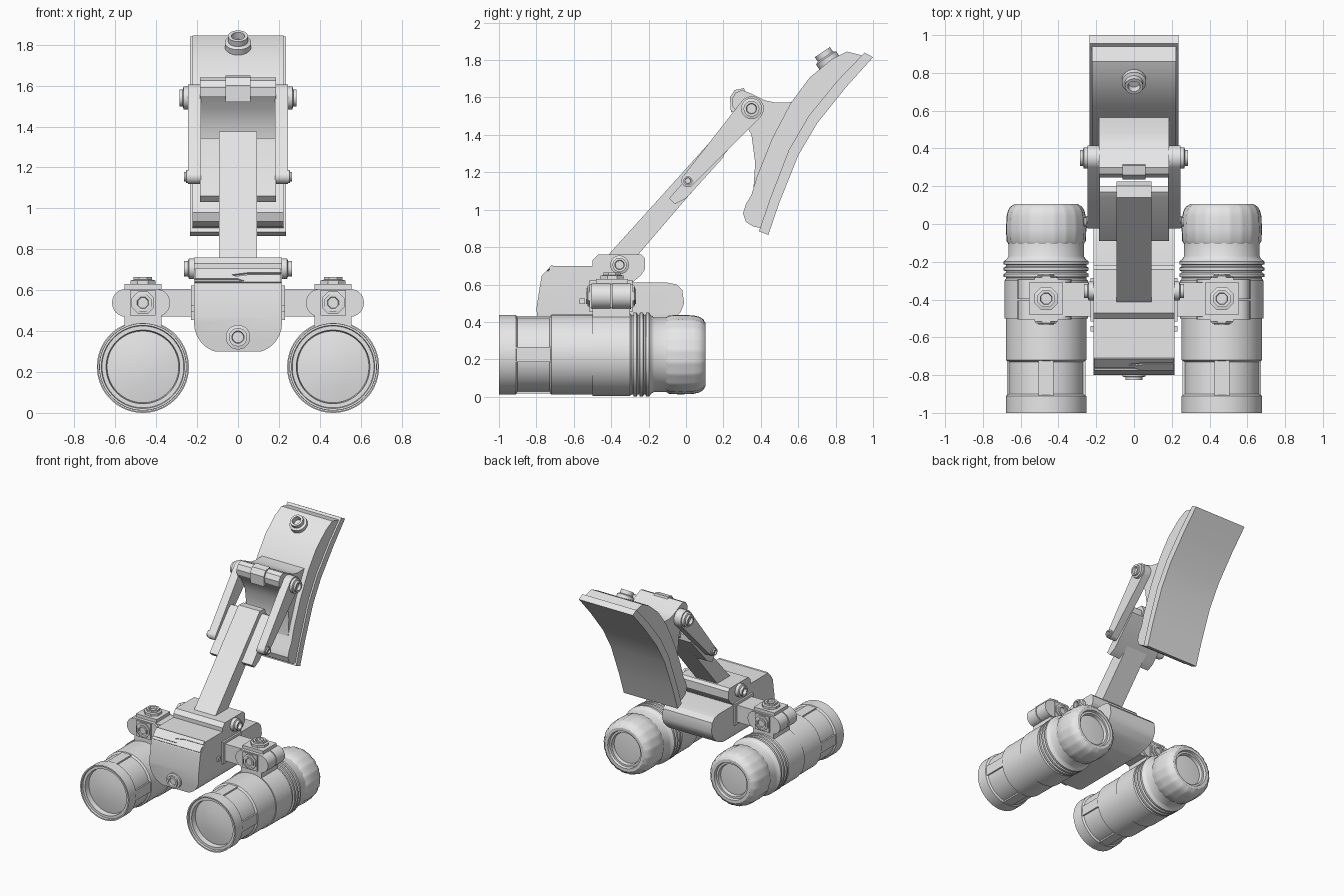
import bpy, bmesh
from math import cos, sin, pi, radians, atan2
from mathutils import Vector

if "Cube" in bpy.data.objects:
    bpy.data.objects.remove(bpy.data.objects["Cube"], do_unlink=True)

GREY = (0.8, 0.8, 0.8, 1)
grey = bpy.data.materials.new("plain_grey")
grey.use_nodes = True
grey.diffuse_color = GREY
grey.node_tree.nodes["Principled BSDF"].inputs["Base Color"].default_value = GREY
parts = []


def finish(name, bm):
    bmesh.ops.recalc_face_normals(bm, faces=bm.faces)
    mesh = bpy.data.meshes.new(name)
    bm.to_mesh(mesh)
    bm.free()
    mesh.materials.append(grey)
    obj = bpy.data.objects.new(name, mesh)
    bpy.context.collection.objects.link(obj)
    parts.append(obj)
    return obj


def prism(name, outline, start, end, axis="x"):
    """Extrude an outline: (y, z) along x, or (x, z) along y."""
    bm = bmesh.new()
    place = (lambda a, b, t: (t, a, b)) if axis == "x" else (lambda a, b, t: (a, t, b))
    low = [bm.verts.new(place(a, b, start)) for a, b in outline]
    high = [bm.verts.new(place(a, b, end)) for a, b in outline]
    bm.faces.new(low)
    bm.faces.new(high)
    for i in range(len(low)):
        j = (i + 1) % len(low)
        bm.faces.new((low[i], low[j], high[j], high[i]))
    return finish(name, bm)


def box(name, center, size):
    bm = bmesh.new()
    bmesh.ops.create_cube(bm, size=1)
    for v in bm.verts:
        v.co = Vector(center) + v.co * Vector(size)
    return finish(name, bm)


def lathe(name, profile, origin, axis, segs=48, flute=0):
    """Spin (radius, height) points; every third column may be sunk as a flute."""
    bm = bmesh.new()
    turn = Vector(axis).to_track_quat("Z", "Y")
    rows = []
    for r, h in profile:
        row = []
        for i in range(segs if r else 1):
            a = 2 * pi * (i + 0.5) / segs
            rr = r - flute if (flute and i % 3 == 0 and r > 0.17) else r
            row.append(bm.verts.new(turn @ Vector((rr * cos(a), rr * sin(a), h)) + Vector(origin)))
        rows.append(row)
    for p, q in zip(rows, rows[1:]):
        for i in range(segs):
            j = (i + 1) % segs
            if len(p) == 1:
                bm.faces.new((p[0], q[i], q[j]))
            elif len(q) == 1:
                bm.faces.new((p[i], p[j], q[0]))
            else:
                bm.faces.new((p[i], p[j], q[j], q[i]))
    return finish(name, bm)


def bolt(name, origin, axis, r, h, segs=32):
    lathe(name, [(0, -0.03), (r, -0.03), (r, h * 0.5), (r * 0.75, h * 0.6), (r * 0.75, h),
                 (r * 0.5, h), (r * 0.45, h * 0.5), (0, h * 0.5)], origin, axis, segs)


def capsule(p, rp, q, rq, n=12):
    """Outline of a rounded bar between two points."""
    a = atan2(q[1] - p[1], q[0] - p[0])
    arc = [a + pi / 2 + pi * i / n for i in range(n + 1)]
    return ([(p[0] + rp * cos(t), p[1] + rp * sin(t)) for t in arc]
            + [(q[0] - rq * cos(t), q[1] - rq * sin(t)) for t in arc])


# Central housing: side profile trimmed by a round-bottomed front shape
housing = prism("housing", [
    (-0.78, 0.3), (-0.8, 0.47), (-0.775, 0.63), (-0.71, 0.7), (-0.5, 0.7), (-0.48, 0.61),
    (-0.1, 0.61), (-0.05, 0.6), (-0.02, 0.57), (-0.01, 0.5), (-0.03, 0.45), (-0.08, 0.4),
    (-0.2, 0.34), (-0.35, 0.3)], -0.3, 0.3)
arc = [pi / 2 * i / 8 for i in range(9)]
half = [(0.075 + 0.14 * sin(t), 0.44 - 0.145 * cos(t)) for t in arc] + [(0.215, 0.9)]
trim = prism("housing_trim", half + [(-x, z) for x, z in reversed(half)], -1, 0.3, "y")
mod = housing.modifiers.new("trim", "BOOLEAN")
mod.operation, mod.object, mod.solver = "INTERSECT", trim, "EXACT"
bpy.context.view_layer.objects.active = housing
bpy.ops.object.modifier_apply(modifier="trim")
parts.remove(trim)
bpy.data.objects.remove(trim, do_unlink=True)

# Two interlocking strips on the sloped brow
zigzag = [(-0.21, 0.645), (0.03, 0.645), (-0.03, 0.665), (0.05, 0.675), (0.21, 0.675)]
for name, edge, gap in (("brow_strip_lower", 0.635, -0.005), ("brow_strip_upper", 0.7, 0.005)):
    bm = bmesh.new()
    line = [(x, z + gap) for x, z in zigzag] + [(0.21, edge), (-0.21, edge)]
    face = bm.faces.new([bm.verts.new((x, -0.775 + (z - 0.63) * 0.93, z)) for x, z in line])
    new = bmesh.ops.extrude_face_region(bm, geom=[face])["geom"]
    for v in new:
        if isinstance(v, bmesh.types.BMVert):
            v.co += Vector((0, -0.006, 0.006))
    finish(name, bm)
bolt("front_knob", (0, -0.79, 0.37), (0, -1, 0), 0.06, 0.035)

# Hinge block and lower arm
prism("hinge_block", [(-0.5, 0.6), (-0.5, 0.73), (-0.47, 0.76), (-0.24, 0.76), (-0.22, 0.74),
                      (-0.22, 0.68), (-0.24, 0.65), (-0.3, 0.6)], -0.215, 0.215)
prism("lower_arm", [(-0.45, 0.72), (0.1, 1.33), (0.14, 1.375), (0.2, 1.37), (0.225, 1.32),
                    (-0.29, 0.72)], -0.093, 0.093)
prism("arm_sleeve", [(-0.09, 1.06), (0.14, 1.325), (0.17, 1.345), (0.2, 1.33), (0.2, 1.28),
                     (0, 1.06), (-0.06, 1.03)], -0.185, 0.185)

# Pad: curved rear plate, thick backing and pivot mount
rear = [(0.44, 0.865), (0.5, 1.04), (0.6, 1.29), (0.7, 1.46), (0.86, 1.66), (1, 1.815)]
front = [(0.39, 0.885), (0.45, 1.06), (0.55, 1.32), (0.655, 1.5), (0.81, 1.69), (0.955, 1.84)]
prism("pad_plate", rear + front[::-1], -0.235, 0.235)
prism("pad_backing", [(0.41, 0.9), (0.36, 0.91), (0.32, 0.935), (0.305, 0.98), (0.32, 1.03),
                      (0.35, 1.08), (0.38, 1.18), (0.46, 1.38), (0.56, 1.57), (0.66, 1.705),
                      (0.78, 1.805), (0.86, 1.845), (0.94, 1.825), (0.82, 1.69), (0.67, 1.5),
                      (0.57, 1.32), (0.46, 1.06)], -0.222, 0.222)
prism("pivot_mount", [(0.36, 1.1), (0.37, 1.25), (0.35, 1.4), (0.3, 1.49), (0.25, 1.55),
                      (0.245, 1.59), (0.265, 1.625), (0.3, 1.64), (0.35, 1.62), (0.42, 1.585),
                      (0.48, 1.572), (0.57, 1.575), (0.6, 1.5), (0.5, 1.25)], -0.185, 0.185)
prism("mount_tab", [(0.24, 1.52), (0.235, 1.6), (0.26, 1.64), (0.31, 1.65), (0.34, 1.55)],
      -0.06, 0.06)
bolt("pad_knob", (0, 0.77, 1.78), (0, -0.55, 0.83), 0.065, 0.075)

# Optical tube profiles, as radius and distance along the tube
barrel = [(0, -0.965), (0.09, -0.96), (0.175, -0.945), (0.18, -0.985), (0.2, -0.985), (0.203, -1),
          (0.213, -1), (0.213, -0.91), (0.2, -0.9), (0.2, -0.73), (0.214, -0.72), (0.214, -0.5),
          (0.221, -0.5), (0.221, -0.3)]
for k in range(3):
    y = -0.29 + 0.033 * k
    barrel += [(0.213, y), (0.213, y + 0.008), (0.225, y + 0.01), (0.225, y + 0.026)]
barrel += [(0.208, -0.185), (0.2, -0.17), (0.2, -0.09), (0, -0.09)]
cap = [(0, -0.11), (0.198, -0.11), (0.21, -0.09), (0.213, -0.03), (0.21, 0.04), (0.203, 0.07),
       (0.19, 0.092), (0.168, 0.105), (0.145, 0.105), (0.14, 0.085), (0.125, 0.085),
       (0.12, 0.06), (0, 0.07)]
CX, CZ, AZ = 0.465, 0.225, 0.538

for side, s in (("left", 1), ("right", -1)):
    x = s * CX
    lathe(side + "_barrel", barrel, (x, 0, CZ), (0, 1, 0), 64)
    lathe(side + "_eye_cap", cap, (x, 0, CZ), (0, 1, 0), 60, 0.005)
    for dx, dz in ((1, 0), (-1, 0), (0, 1), (0, -1)):
        box(side + "_barrel_rib", (x + dx * 0.19, -0.815, CZ + dz * 0.19),
            (0.08 - abs(dx) * 0.046, 0.19, 0.08 - abs(dz) * 0.046))

    # Cross arm with a split clamp and its nuts
    box(side + "_cross_arm", (s * 0.32, -0.4, AZ), (0.27, 0.18, 0.134))
    box(side + "_arm_collar", (s * 0.215, -0.4, AZ), (0.03, 0.23, 0.17))
    box(side + "_housing_stud", (s * 0.217, -0.555, 0.51), (0.025, 0.03, 0.03))
    for y in (-0.455, -0.345):
        prism(side + "_clamp", capsule((s * 0.4, AZ), 0.068, (s * 0.548, AZ), 0.068),
              y - 0.051, y + 0.051, "y")
    box(side + "_clamp_foot", (x, -0.4, 0.45), (0.18, 0.2, 0.06))
    box(side + "_top_plate", (x, -0.395, 0.615), (0.18, 0.17, 0.03))
    bolt(side + "_top_nut", (x, -0.395, 0.63), (0, 0, 1), 0.066, 0.035, 8)
    for d, y in ((-1, -0.506), (1, -0.294)):
        box(side + "_clamp_plate", (x, y, AZ), (0.125, 0.02, 0.125))
        bolt(side + "_clamp_nut", (x, y + d * 0.01, AZ), (0, d, 0), 0.06, 0.018, 8)

    # Side links and pivot bolts
    a, b = sorted((s * 0.18, s * 0.245))
    prism(side + "_link", capsule((0.01, 1.155), 0.035, (0.35, 1.54), 0.066), a, b)
    for name, at, y, z, r, h in (("_upper_pivot", 0.245, 0.35, 1.54, 0.056, 0.042),
                                 ("_lower_pivot", 0.24, 0.01, 1.155, 0.032, 0.025),
                                 ("_hinge_bolt", 0.215, -0.355, 0.705, 0.05, 0.05)):
        bolt(side + name, (s * at, y, z), (s, 0, 0), r, h)

bpy.ops.object.select_all(action="DESELECT")
for obj in parts:
    obj.select_set(True)
bpy.context.view_layer.objects.active = housing
bpy.ops.object.shade_smooth_by_angle(angle=radians(30))
